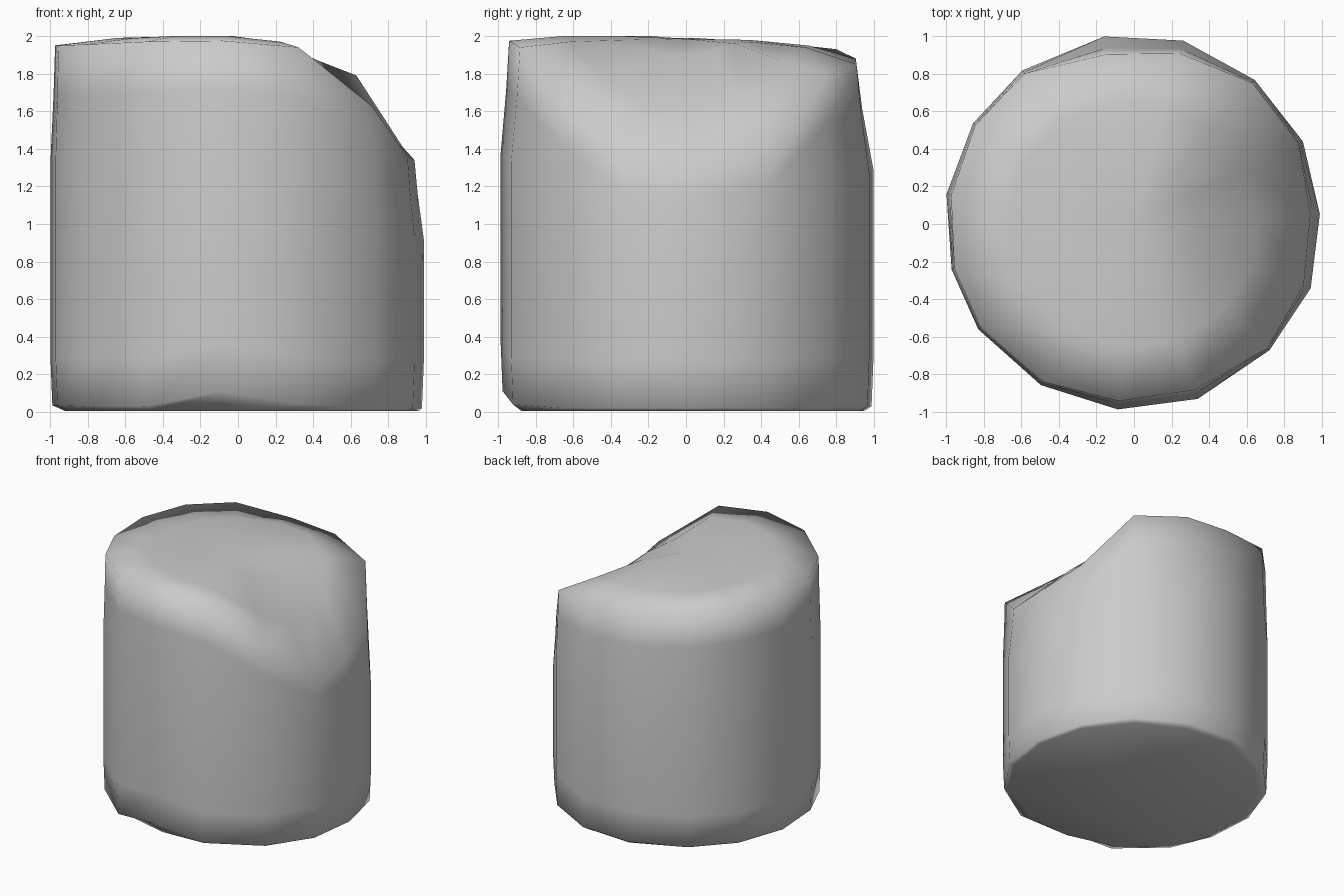
import bpy, bmesh
from math import cos, sin, radians

if "Cube" in bpy.data.objects:
    bpy.data.objects.remove(bpy.data.objects["Cube"])

SIDES = 15
ANG = [3, 26, 50, 75, 99, 126, 148, 171, 194, 214, 240, 265, 290, 317, 340]
RAD = [.99, 1.0, 1.0, 1.01, 1.01, 1.01, 1.01, 1.01, 1.0, 1.0, .99, .99, .99, .985, 1.0]
# Upper rim: radius and height per side; the low values form the bite at +x
RIM_R = [.94, .975, .98, .94, .915, .99, .995, .985, .985, .985, .97, .945, .94, .97, .96]
RIM_Z = [1.34, 1.41, 1.79, 1.85, 1.88, 1.93, 1.945, 1.95, 1.95, 1.955, 1.97, 1.975, 1.94, 1.63, 1.36]
# Sloping shoulder of the bite
MID_Z = [1.62, 1.66, 1.87, 1.94, 1.95, 1.96, 1.97, 1.98, 1.99, 1.99, 2.0, 2.0, 1.97, 1.79, 1.64]
IN_Z = [1.90, 1.92, 1.96, 1.97, 1.98, 1.98, 1.98, 1.99, 1.99, 2.0, 2.0, 2.0, 1.98, 1.94, 1.90]
# Lower rim: small chip at the front
BASE_Z = [.02, .02, .03, .03, .03, .03, .03, .035, .035, .03, .03, .11, .04, .02, .02]
FOOT_R = [.96, .96, .96, .96, .96, .94, .93, .93, .93, .92, .90, .88, .90, .94, .96]

bm = bmesh.new()


def ring(radii, heights):
    return [bm.verts.new((r * cos(radians(a)), r * sin(radians(a)), z))
            for a, r, z in zip(ANG, radii, heights)]


def blend(t):
    # Side wall ring between the lower rim and the upper rim
    return [b + (z - b) * t for b, z in zip(BASE_Z, RIM_Z)]


shoulder_r = [r * .35 + q * .65 for r, q in zip(RAD, RIM_R)]
low_r = [r - .01 for r in RAD]
rings = [
    ring(FOOT_R, [.005] * SIDES),
    ring(low_r, BASE_Z),
    ring(RAD, [z + .25 for z in BASE_Z]),
    ring(RAD, blend(.68)),
    ring(shoulder_r, blend(.86)),
    ring(RIM_R, RIM_Z),
    ring([.66] * SIDES, MID_Z),
    ring([.34] * SIDES, IN_Z),
]

# Skin the rings and close both ends
for a, b in zip(rings, rings[1:]):
    for i in range(SIDES):
        j = (i + 1) % SIDES
        bm.faces.new((a[i], a[j], b[j], b[i]))
bm.faces.new(rings[0][::-1])
centre = bm.verts.new((0, 0, 1.985))
for i in range(SIDES):
    bm.faces.new((rings[-1][i], rings[-1][(i + 1) % SIDES], centre))
bmesh.ops.recalc_face_normals(bm, faces=bm.faces)
for f in bm.faces:
    f.smooth = True

mesh = bpy.data.meshes.new("chipped_stump")
bm.to_mesh(mesh)
bm.free()
stump = bpy.data.objects.new("chipped_stump", mesh)
bpy.context.collection.objects.link(stump)
